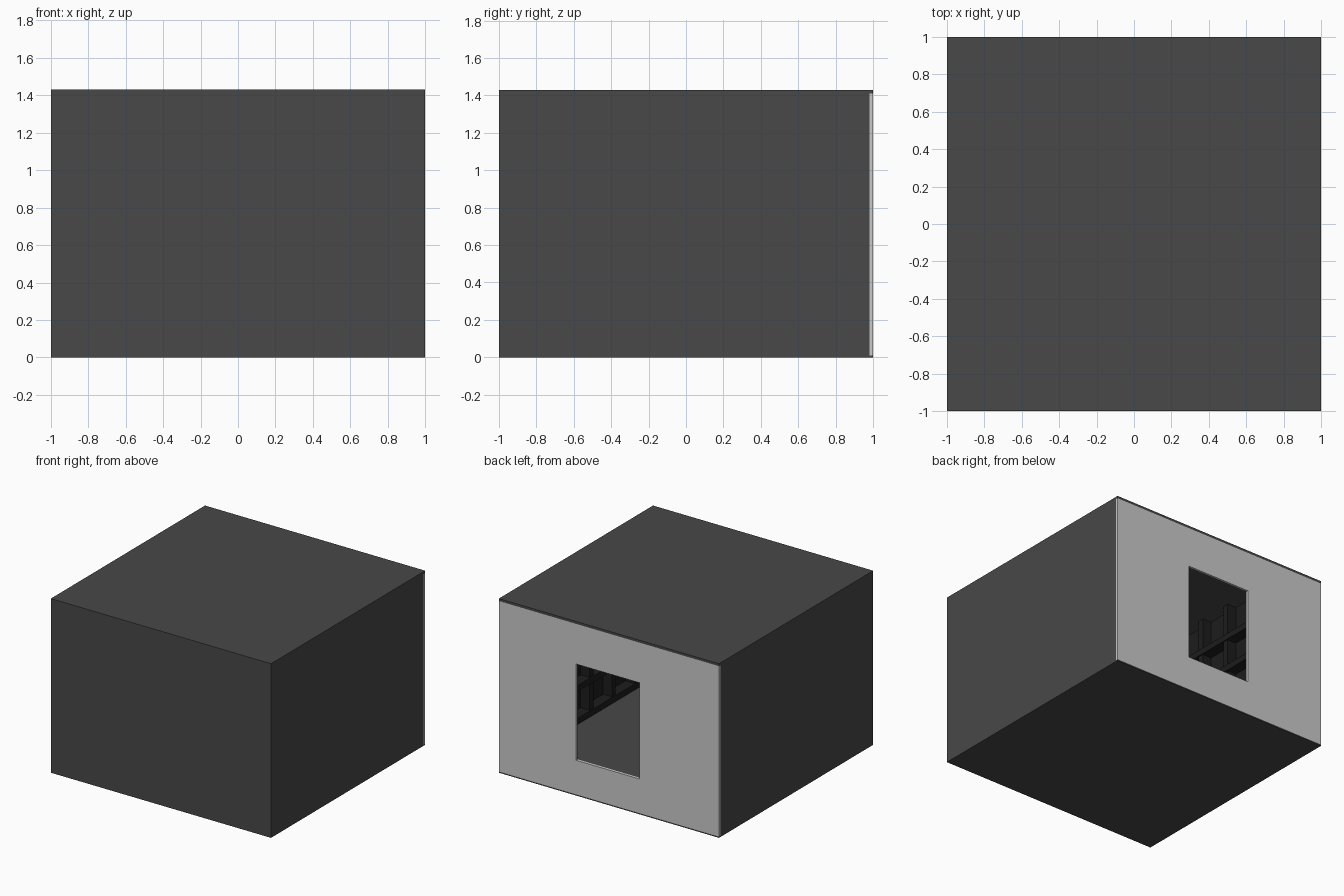
import bpy

if "Cube" in bpy.data.objects:
    bpy.data.objects.remove(bpy.data.objects["Cube"])

H = 1.43      # total height
BASE = 0.29   # height of the plinth, also the inner floor
T = 0.02      # panel thickness
DOOR = (-0.28, 0.30, 1.08)  # left, right, top

dark = bpy.data.materials.new("dark_panel")
dark.diffuse_color = (0.065, 0.065, 0.065, 1)
dark.use_nodes = True
dark.node_tree.nodes["Principled BSDF"].inputs["Base Color"].default_value = dark.diffuse_color
black = bpy.data.materials.new("interior_black")
black.diffuse_color = (0.012, 0.012, 0.012, 1)
black.use_nodes = True
black.node_tree.nodes["Principled BSDF"].inputs["Base Color"].default_value = black.diffuse_color


def box(name, lo, hi, mat=None):
    """Axis-aligned box between two corners."""
    centre = [(a + b) / 2 for a, b in zip(lo, hi)]
    bpy.ops.mesh.primitive_cube_add(size=1, location=centre)
    ob = bpy.context.object
    ob.name = name
    ob.scale = [b - a for a, b in zip(lo, hi)]
    bpy.ops.object.transform_apply(location=False, rotation=False, scale=True)
    if mat:
        ob.data.materials.append(mat)
    return ob


# plinth, with the pale strip on its back face
box("plinth", (-1, -1, 0), (1, 1 - T, BASE), dark)
box("plinth_back_panel", (-1, 1 - T, 0.01), (1, 1, BASE))
box("plinth_back_foot", (-1, 1 - T, 0), (1, 1, 0.01), dark)

# outer walls and roof
for side, s in (("left", -1), ("right", 1)):
    xs = sorted((s, s * (1 - T)))
    box(side + "_wall", (xs[0], -1, BASE), (xs[1], 1 - T, H - T), dark)
box("front_wall", (-1 + T, -1, BASE), (1 - T, -1 + T, H - T), dark)
box("roof", (-1, -1, H - T), (1, 1, H), dark)

# pale back wall with the doorway left open
box("back_wall_left", (-1, 1 - T, BASE), (DOOR[0], 1, H - T))
box("back_wall_right", (DOOR[1], 1 - T, BASE), (1, 1, H - T))
box("door_lintel", (DOOR[0], 1 - T, DOOR[2]), (DOOR[1], 1, H - T))

# dark shelving along both inner side walls
for side, s in (("left", -1), ("right", 1)):
    xs = sorted((s * 0.65, s * (1 - T)))
    back = sorted((s * 0.74, s * (1 - T)))
    box(side + "_shelf_back", (back[0], -0.9, BASE), (back[1], 0.9, H - T), black)
    for i in range(4):
        z = BASE + i * 0.27
        box(f"{side}_shelf_{i}", (xs[0], -0.9, z), (xs[1], 0.9, z + 0.05), black)
    for i in range(7):
        y = -0.9 + i * 0.29
        box(f"{side}_upright_{i}", (xs[0] + 0.01, y, BASE), (xs[1] - 0.01, y + 0.05, H - T), black)
